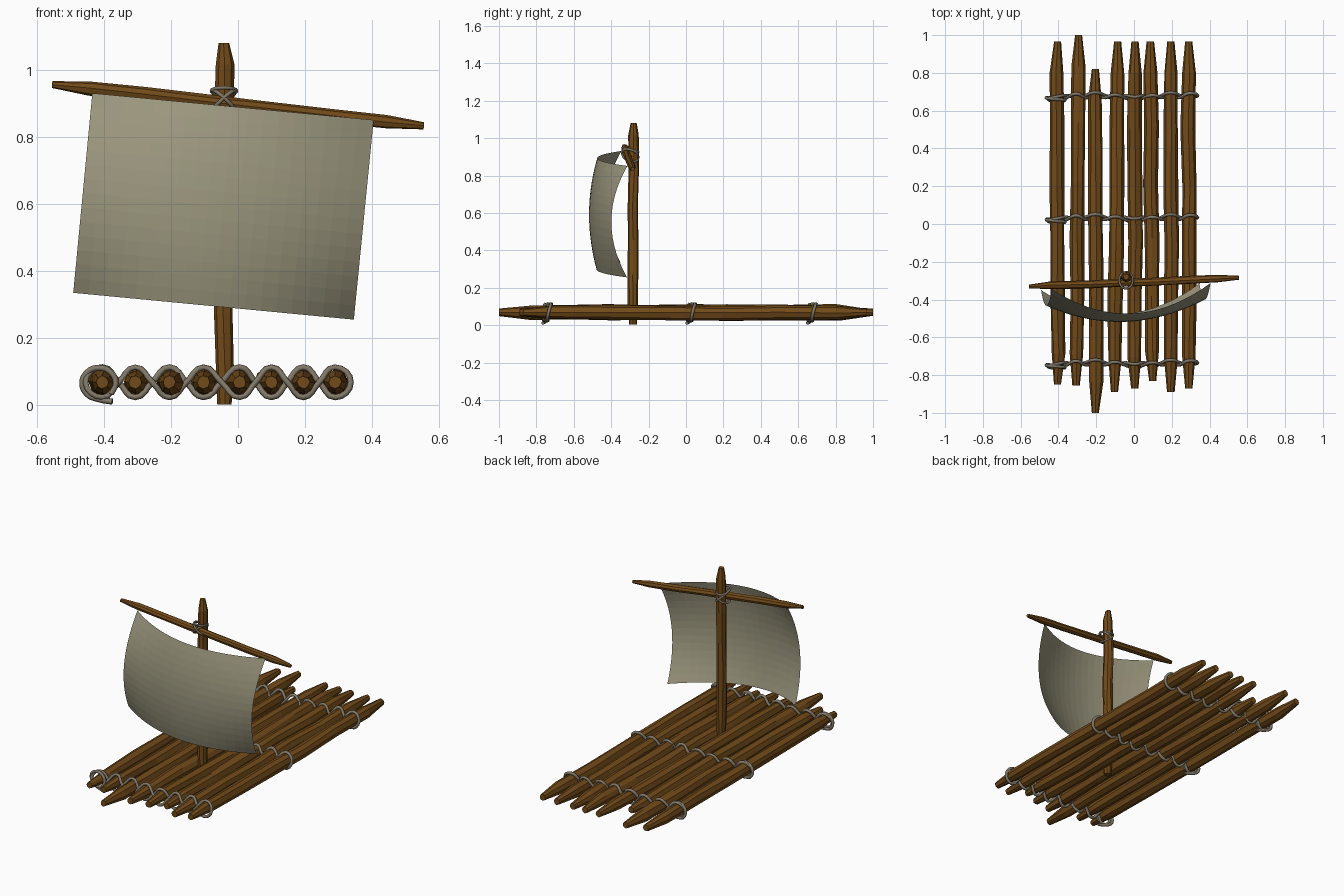
import bpy, bmesh, math, random
from mathutils import Vector

if "Cube" in bpy.data.objects:
    bpy.data.objects.remove(bpy.data.objects["Cube"])

random.seed(4)


def material(name, rgb):
    m = bpy.data.materials.new(name)
    m.diffuse_color = (*rgb, 1)
    m.use_nodes = True
    m.node_tree.nodes["Principled BSDF"].inputs["Base Color"].default_value = m.diffuse_color
    return m


WOOD = material("wood", (0.17, 0.07, 0.01))
CLOTH = material("sailcloth", (0.33, 0.31, 0.21))
ROPE = material("rope", (0.22, 0.19, 0.14))


def add_mesh(name, bm, mat):
    me = bpy.data.meshes.new(name)
    bm.to_mesh(me)
    bm.free()
    me.materials.append(mat)
    ob = bpy.data.objects.new(name, me)
    bpy.context.collection.objects.link(ob)
    return ob


def log(name, a, b, r, tip_a=0.5, tip_b=0.5, taper=0.09, wobble=0.005, sides=8):
    """Rough faceted timber from a to b with whittled ends."""
    a, b = Vector(a), Vector(b)
    axis = (b - a).normalized()
    side = axis.orthogonal().normalized()
    up = axis.cross(side)
    stations = [(0, tip_a), (taper, 0.95), (0.25, 1), (0.42, 1), (0.58, 1),
                (0.75, 1), (1 - taper, 0.95), (1, tip_b)]
    bm = bmesh.new()
    rings = []
    for t, k in stations:
        inner = 0 < t < 1
        c = a.lerp(b, t)
        if inner:
            c += (side * random.uniform(-1, 1) + up * random.uniform(-1, 1)) * wobble
        ring = []
        for i in range(sides):
            ang = math.tau * (i + random.uniform(-0.12, 0.12)) / sides
            rad = r * k * random.uniform(0.94, 1.08)
            ring.append(bm.verts.new(c + (side * math.cos(ang) + up * math.sin(ang)) * rad))
        rings.append(ring)
    for p, q in zip(rings, rings[1:]):
        for i in range(sides):
            j = (i + 1) % sides
            bm.faces.new((p[i], p[j], q[j], q[i]))
    bm.faces.new(rings[0][::-1])
    bm.faces.new(rings[-1])
    bmesh.ops.recalc_face_normals(bm, faces=bm.faces)
    return add_mesh(name, bm, WOOD)


def rope(name, pts, r, closed=True):
    """Round rope through points, converted to mesh."""
    cu = bpy.data.curves.new(name, 'CURVE')
    cu.dimensions = '3D'
    cu.bevel_depth = r
    cu.bevel_resolution = 1
    cu.resolution_u = 4
    cu.use_fill_caps = True
    sp = cu.splines.new('BEZIER')
    sp.bezier_points.add(len(pts) - 1)
    for bp, p in zip(sp.bezier_points, pts):
        bp.co = p
        bp.handle_left_type = bp.handle_right_type = 'AUTO'
    sp.use_cyclic_u = closed
    tmp = bpy.data.objects.new(name + "_path", cu)
    bpy.context.collection.objects.link(tmp)
    bpy.context.view_layer.update()
    me = bpy.data.meshes.new_from_object(tmp.evaluated_get(bpy.context.evaluated_depsgraph_get()))
    bpy.data.objects.remove(tmp)
    me.materials.clear()
    me.materials.append(ROPE)
    ob = bpy.data.objects.new(name, me)
    bpy.context.collection.objects.link(ob)


# deck logs: x, front y, back y, sideways lean at the back
ZC = 0.069
logs = [(-0.405, -0.85, 0.965, 0), (-0.307, -0.855, 1.0, 0.014), (-0.205, -1.0, 0.82, 0),
        (-0.103, -0.89, 0.965, 0.016), (0.005, -0.87, 0.965, 0), (0.1, -0.83, 0.965, -0.014),
        (0.195, -0.89, 0.965, 0), (0.29, -0.87, 0.965, 0)]
for i, (x, y0, y1, lean) in enumerate(logs):
    log(f"deck_log_{i + 1}", (x, y0, ZC), (x + lean, y1, ZC), 0.038)

# deck lashings: two strands weaving over and under the logs
for n, y in enumerate((-0.74, 0.03, 0.675)):
    def strand(sign):
        pts = []
        for i, (x, *_) in enumerate(logs):
            s = sign if i % 2 == 0 else -sign
            pts.append((x, y + 0.01 * s + 0.012 * math.sin(i * 1.4 - 1), ZC + 0.045 * s))
            if i < len(logs) - 1:
                pts.append(((x + logs[i + 1][0]) / 2, y + 0.006 * sign, ZC))
        return pts
    loop = [(-0.455, y - 0.015, ZC)] + strand(1) + [(0.337, y + 0.005, ZC)] + strand(-1)[::-1]
    rope(f"deck_lashing_{n + 1}", loop, 0.009)
    # knot: extra turn and hanging end round the first log
    knot = [(-0.415 + 0.05 * math.cos(a), y - 0.02 + 0.004 * a, 0.066 + 0.046 * math.sin(a))
            for a in [k * math.tau / 8 for k in range(-1, 6)]]
    knot += [(-0.415, y - 0.015, 0.018), (-0.375, y - 0.025, 0.011)]
    rope(f"lashing_knot_{n + 1}", knot, 0.009, False)

# mast and yard
log("mast", (-0.04, -0.283, 0.003), (-0.042, -0.28, 1.082), 0.028, 0.75, 0.55, 0.06, 0.003)
log("yard", (-0.555, -0.332, 0.958), (0.555, -0.285, 0.835), 0.021, 0.5, 0.5, 0.1, 0.003)

# lashing of yard to mast: two crossed turns and one level turn
for n, tilt in enumerate((0.9, -0.9, 0.0)):
    pts = []
    for k in range(10):
        a = math.tau * k / 10
        dx, dy = 0.036 * math.cos(a), 0.043 * math.sin(a)
        z = 0.908 + (0.03 if tilt == 0 else 0) + tilt * dx - 0.25 * dy
        pts.append((-0.042 + dx, -0.298 + dy, z))
    rope(f"yard_lashing_{n + 1}", pts, 0.006)

# billowing sail hung by its corners
NU, NV = 18, 14
TL, TR = Vector((-0.435, -0.345, 0.932)), Vector((0.405, -0.313, 0.852))
BL, BR = Vector((-0.492, -0.35, 0.336)), Vector((0.346, -0.315, 0.256))
bm = bmesh.new()
grid = []
for j in range(NV + 1):
    v = j / NV
    row = []
    for i in range(NU + 1):
        u = i / NU
        p = BL.lerp(BR, u).lerp(TL.lerp(TR, u), v)
        bu, bv = 1 - (2 * u - 1) ** 2, 1 - (2 * v - 1) ** 2
        p.y -= 0.145 * bu + (0.085 - 0.043 * bu) * bv
        row.append(bm.verts.new(p))
    grid.append(row)
for j in range(NV):
    for i in range(NU):
        bm.faces.new((grid[j][i], grid[j][i + 1], grid[j + 1][i + 1], grid[j + 1][i]))
add_mesh("sail", bm, CLOTH)
